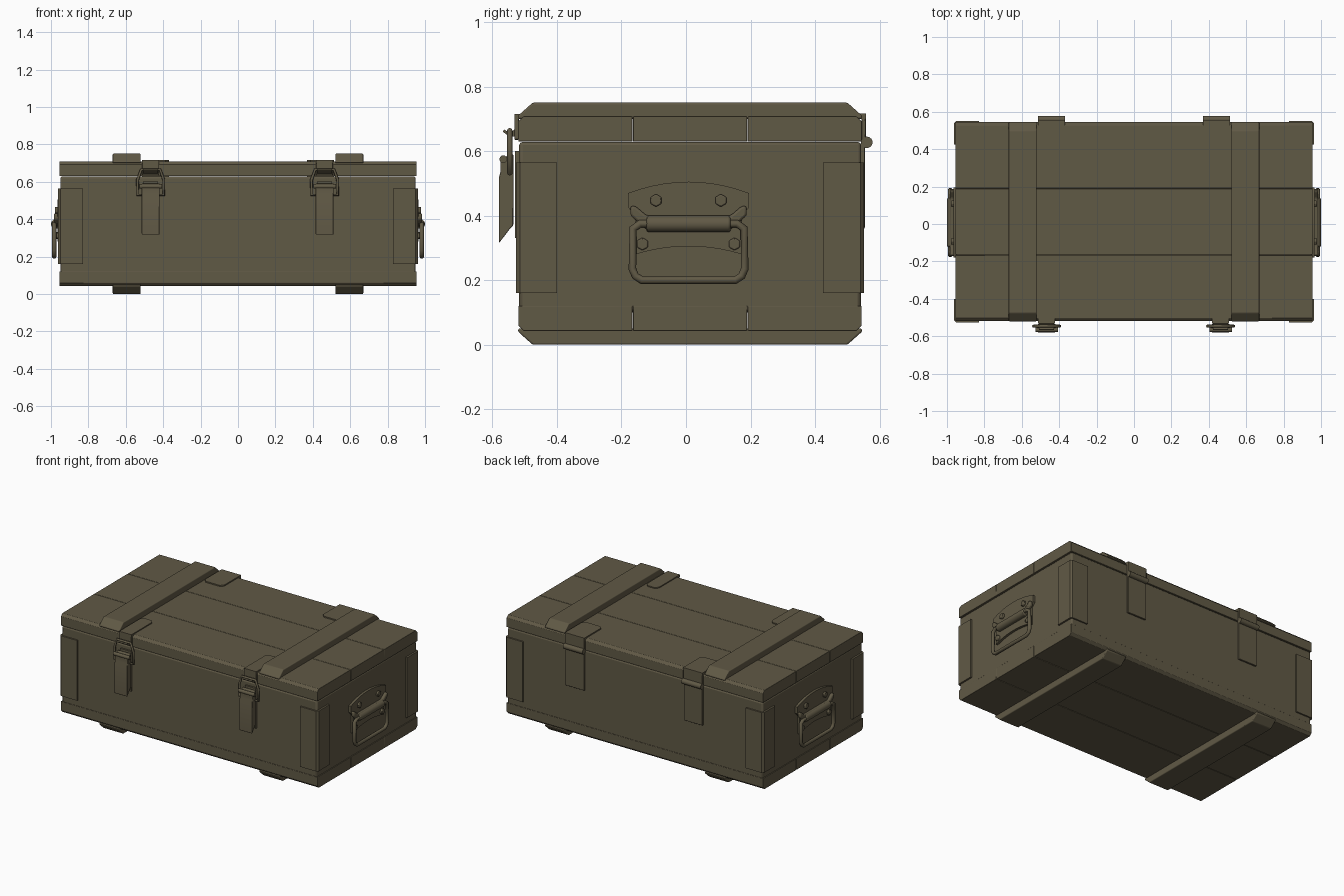
import bpy, bmesh, math
from mathutils import Vector

cube = bpy.data.objects.get("Cube")
if cube:
    bpy.data.objects.remove(cube, do_unlink=True)

olive = bpy.data.materials.new("olive drab paint")
olive.use_nodes = True
COLOUR = (0.118, 0.1, 0.06, 1)
olive.diffuse_color = COLOUR
bsdf = olive.node_tree.nodes["Principled BSDF"]
bsdf.inputs["Base Color"].default_value = COLOUR
bsdf.inputs["Roughness"].default_value = 0.8


def finish(name, bm, bevel=0, segments=2):
    bmesh.ops.recalc_face_normals(bm, faces=bm.faces)
    mesh = bpy.data.meshes.new(name)
    bm.to_mesh(mesh)
    bm.free()
    ob = bpy.data.objects.new(name, mesh)
    bpy.context.collection.objects.link(ob)
    mesh.materials.append(olive)
    if bevel:
        mod = ob.modifiers.new("bevel", "BEVEL")
        mod.width, mod.segments = bevel, segments
        mod.limit_method = "ANGLE"
        mod.angle_limit = math.radians(25)
    bpy.ops.object.select_all(action="DESELECT")
    ob.select_set(True)
    bpy.context.view_layer.objects.active = ob
    bpy.ops.object.shade_smooth_by_angle(angle=math.radians(40))
    return ob


def prism(name, points, axis, lo, hi, bevel=0, segments=2):
    """Extrude a flat outline along an axis from lo to hi."""
    bm = bmesh.new()

    def place(p, d):
        v = list(p)
        v.insert("xyz".index(axis), d)
        return bm.verts.new(v)
    a = [place(p, lo) for p in points]
    b = [place(p, hi) for p in points]
    bm.faces.new(a)
    bm.faces.new(b)
    n = len(points)
    for i in range(n):
        bm.faces.new((a[i], a[(i + 1) % n], b[(i + 1) % n], b[i]))
    return finish(name, bm, bevel, segments)


def box(name, x, y, z, bevel=0, segments=2):
    return prism(name, [(x[0], y[0]), (x[1], y[0]), (x[1], y[1]), (x[0], y[1])],
                 "z", z[0], z[1], bevel, segments)


def rod(name, start, end, radius, sides=12, bevel=0):
    bm = bmesh.new()
    a, b = Vector(start), Vector(end)
    bmesh.ops.create_cone(bm, cap_ends=True, segments=sides, radius1=radius,
                          radius2=radius, depth=(b - a).length)
    turn = (b - a).to_track_quat("Z", "Y").to_matrix()
    for v in bm.verts:
        v.co = turn @ v.co + (a + b) / 2
    return finish(name, bm, bevel)


def wire(name, points, radius, cyclic=False):
    curve = bpy.data.curves.new(name, "CURVE")
    curve.dimensions = "3D"
    curve.bevel_depth, curve.bevel_resolution = radius, 2
    curve.use_fill_caps = True
    line = curve.splines.new("POLY")
    line.points.add(len(points) - 1)
    for p, co in zip(line.points, points):
        p.co = (*co, 1)
    line.use_cyclic_u = cyclic
    line.use_smooth = True
    curve.materials.append(olive)
    ob = bpy.data.objects.new(name, curve)
    bpy.context.collection.objects.link(ob)


FRONT, BACK, HALF = -0.52, 0.545, 0.955
SEAMS = [FRONT, -0.165, 0.19, BACK]

# Crate body
box("crate_body", (-0.95, 0.95), (FRONT + .003, BACK - .003), (0.1, 0.628), 0.01)

# Lid and floor planks, outer long edges chamfered
for i, part in enumerate(("front", "middle", "back")):
    y0, y1 = SEAMS[i] + 0.0008, SEAMS[i + 1] - 0.0008
    cut0 = 0.016 if i == 0 else 0.002
    cut1 = 0.016 if i == 2 else 0.002
    for name, outer, inner in (("lid", 0.708, 0.63), ("floor", 0.043, 0.12)):
        s = 1 if outer > inner else -1
        outline = [(y0, inner), (y1, inner), (y1, outer - s * cut1),
                   (y1 - cut1, outer), (y0 + cut0, outer), (y0, outer - s * cut0)]
        prism(f"{name}_plank_{part}", outline, "x", -HALF, HALF, 0.005)

# Cross battens with sloped ends, above and below
for side, s in (("left", 1), ("right", -1)):
    xs = sorted((s * 0.52, s * 0.67))
    for name, outer, inner in (("top", 0.75, 0.70), ("bottom", 0.0, 0.05)):
        d = -1 if outer > inner else 1
        outline = [(FRONT, inner), (FRONT, outer + d * 0.04),
                   (FRONT + 0.045, outer), (BACK - 0.045, outer),
                   (BACK, outer + d * 0.04), (BACK, inner)]
        prism(f"{name}_batten_{side}", outline, "x", *xs, 0.02, 3)

# L-shaped corner plates
for side, s in (("left", 1), ("right", -1)):
    for end, y, d in (("front", FRONT, 1), ("back", BACK, -1)):
        o, t = 0.007, 0.012
        outline = [(s * 0.83, y - d * o), (s * (HALF + o - 0.012), y - d * o),
                   (s * (HALF + o), y - d * (o - 0.012)),
                   (s * (HALF + o), y + d * 0.12), (s * (HALF - t), y + d * 0.12),
                   (s * (HALF - t), y + d * t), (s * 0.83, y + d * t)]
        prism(f"corner_plate_{end}_{side}", outline, "z", 0.16, 0.565)


def tab(x, half, edge, tip):
    """Outline of a lid tab with clipped tip corners."""
    c = 0.02 if tip > edge else -0.02
    return [(x - half, edge), (x + half, edge), (x + half, tip - c),
            (x + half - 0.02, tip), (x - half + 0.02, tip), (x - half, tip - c)]


for side, x in (("left", 0.463), ("right", -0.467)):
    # Front toggle latch
    prism(f"latch_lid_tab_{side}", tab(x, 0.045, FRONT - 0.012, -0.29), "z", 0.70, 0.715)
    box(f"latch_lid_drop_{side}", (x - .045, x + .045), (FRONT - .012, FRONT + .002),
        (0.635, 0.714), 0.003)
    prism(f"latch_hook_{side}", [(-0.53, 0.645), (-0.548, 0.645), (-0.568, 0.66),
          (-0.563, 0.667), (-0.546, 0.655), (-0.53, 0.668)], "x", x - .04, x + .04)
    box(f"latch_base_{side}", (x - .04, x + .04), (FRONT - .01, FRONT + .002), (0.33, 0.6))
    lever = [(-0.535, 0.59), (-0.55, 0.59), (-0.575, 0.565), (-0.575, 0.535),
             (-0.579, 0.52), (-0.579, 0.315), (-0.545, 0.36), (-0.535, 0.37)]
    prism(f"latch_lever_{side}", lever, "x", x - 0.048, x + 0.048, 0.003)
    rod(f"latch_pivot_{side}", (x - .06, -.566, .575), (x + .06, -.566, .575), 0.012)
    loop = [(-.07, .53), (-.07, .61), (-.05, .665), (.05, .665), (.07, .61), (.07, .53)]
    wire(f"latch_wire_{side}", [(x + u, -0.546, z) for u, z in loop], 0.008, True)

    # Back hinge
    hx = math.copysign(0.44, x)
    prism(f"hinge_lid_leaf_{side}", tab(hx, 0.072, BACK + 0.012, 0.36), "z", 0.70, 0.716)
    box(f"hinge_lid_drop_{side}", (hx - .072, hx + .072), (BACK - .002, BACK + .012),
        (0.635, 0.715), 0.003)
    rod(f"hinge_knuckle_{side}", (hx - .072, .56, .627), (hx + .072, .56, .627), 0.018, 14)
    box(f"hinge_body_leaf_{side}", (hx - .07, hx + .07), (BACK - .004, BACK + .009),
        (0.36, 0.625), 0.003)

# Carrying handles
MID = 0.008
for side, s in (("left", 1), ("right", -1)):
    def arc(half, z, rise, steps=10):
        return [(MID + half * t, z + rise * (1 - t * t))
                for t in (2 * i / steps - 1 for i in range(steps + 1))]
    outline = arc(0.187, 0.47, 0.035) + [(MID + .187, .425), (MID + .165, .40)]
    outline += arc(0.165, 0.28, 0.025)[::-1] + [(MID - .165, .40), (MID - .187, .425)]
    prism(f"handle_plate_{side}", outline, "x", *sorted((s * 0.945, s * 0.966)))
    for i, (y, z) in enumerate(((-.093, .447), (.108, .447), (-.135, .312), (.15, .312))):
        rod(f"handle_bolt_{i + 1}_{side}", (s * .96, y, z), (s * .978, y, z), 0.02, 6, 0.004)
    # Folded sleeve that holds the bail
    sleeve = [(-.18, .43), (-.165, .43), (-.13, .40), (.13, .40), (.165, .43), (.18, .43),
              (.18, .40), (.14, .365), (.12, .35), (-.12, .35), (-.14, .365), (-.18, .40)]
    prism(f"handle_sleeve_{side}", [(MID + y, z) for y, z in sleeve], "x",
          *sorted((s * 0.96, s * 0.985)), 0.008)
    rod(f"handle_grip_{side}", (s * .975, MID - .13, .374), (s * .975, MID + .13, .374),
        0.025, 16, 0.006)
    bail = [(.15, .375), (.172, .36), (.174, .235), (.165, .213), (.145, .2)]
    bail += [(-y, z) for y, z in reversed(bail)]
    wire(f"handle_bail_{side}", [(s * .983, MID + y, z) for y, z in bail], 0.012, True)
